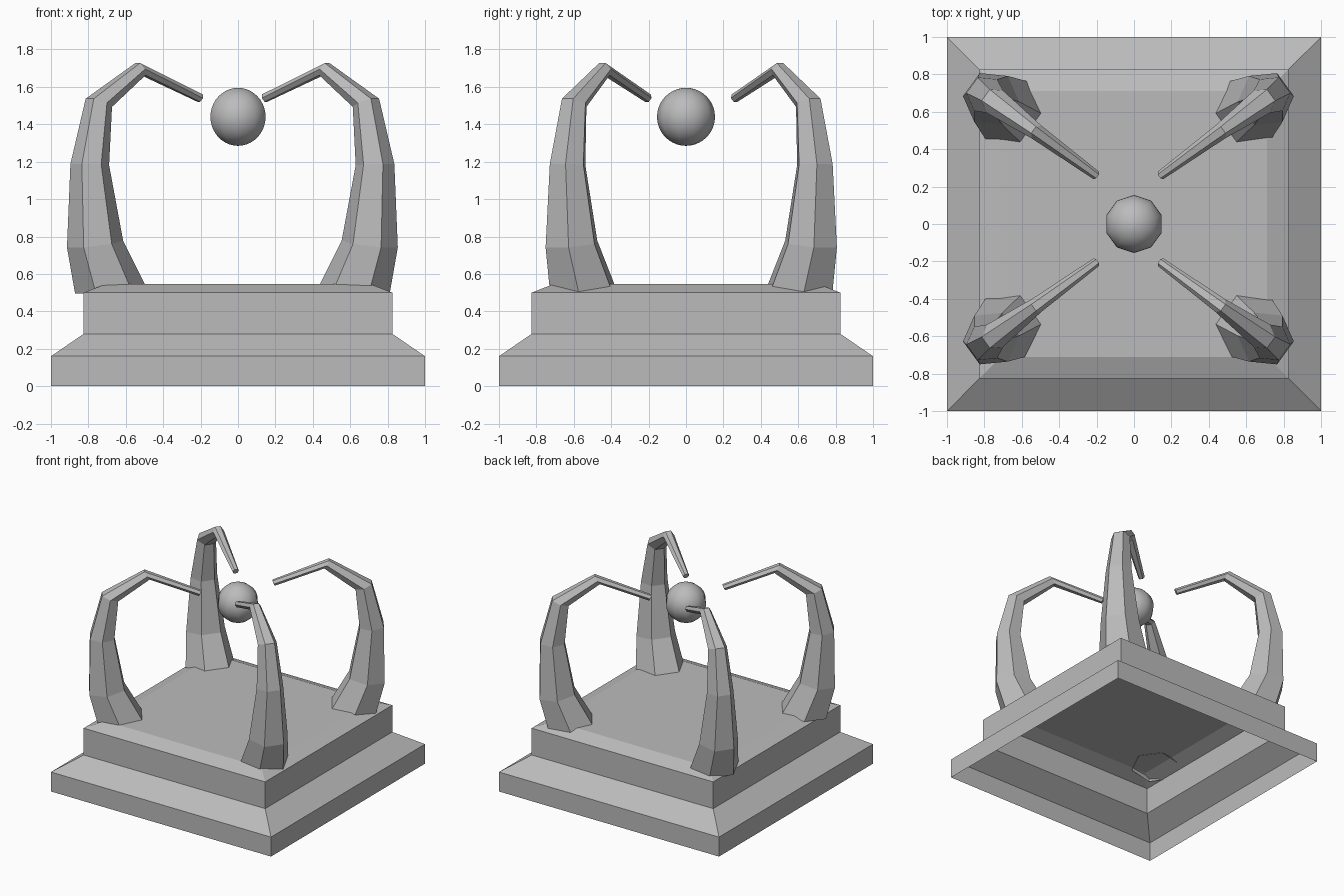
import bpy, bmesh, math
from mathutils import Vector

if "Cube" in bpy.data.objects:
    bpy.data.objects.remove(bpy.data.objects["Cube"], do_unlink=True)

# One plain stone colour
stone = bpy.data.materials.new("grey stone")
stone.use_nodes = True
GREY = (0.5, 0.5, 0.5, 1)
stone.diffuse_color = GREY
stone.node_tree.nodes["Principled BSDF"].inputs["Base Color"].default_value = GREY


def finish(name, bm, flip=False):
    bm.normal_update()
    if flip:
        bmesh.ops.reverse_faces(bm, faces=bm.faces[:])
    mesh = bpy.data.meshes.new(name)
    bm.to_mesh(mesh)
    bm.free()
    mesh.materials.append(stone)
    obj = bpy.data.objects.new(name, mesh)
    bpy.context.collection.objects.link(obj)
    return obj


def loft(bm, rings):
    """Skin a stack of vertex rings and cap the last one."""
    loops = [[bm.verts.new(p) for p in ring] for ring in rings]
    for low, high in zip(loops, loops[1:]):
        n = len(low)
        for i in range(n):
            j = (i + 1) % n
            bm.faces.new((low[i], low[j], high[j], high[i]))
    bm.faces.new(loops[-1])


# Stepped square plinth, open underneath: (half width, height)
steps = [(1, 0), (1, 0.16), (0.825, 0.28), (0.825, 0.5), (0.71, 0.545)]
bm = bmesh.new()
loft(bm, [[(-w, -w, z), (w, -w, z), (w, w, z), (-w, w, z)] for w, z in steps])
finish("plinth", bm)

# Claw rings: distance out from the tip, height, radius, tilt in degrees
claw = [(0.595, 0.518, 0.19, -8), (0.695, 0.76, 0.152, -8), (0.73, 1.185, 0.104, 2),
        (0.67, 1.515, 0.074, 20), (0.395, 1.695, 0.043, 60), (0.0, 1.54, 0.025, 115)]
heading = math.radians(36)


def make_claw(name, sx, sy):
    out = Vector((math.cos(heading), math.sin(heading), 0))
    side = Vector((-out.y, out.x, 0))
    rings = []
    for dist, height, radius, tilt in claw:
        t = math.radians(tilt)
        axis = out * math.cos(t) + Vector((0, 0, math.sin(t)))
        centre = Vector((0.172, 0.232, height)) + out * dist
        ring = []
        for k in range(6):
            a = math.radians(30 + 60 * k)
            p = centre + (axis * math.cos(a) + side * math.sin(a)) * radius
            ring.append((sx * p.x - 0.03, sy * p.y + 0.028, p.z))
        rings.append(ring)
    bm = bmesh.new()
    loft(bm, rings)
    finish(name, bm, flip=sx * sy < 0)


for sx, x_name in ((1, "left"), (-1, "right")):
    for sy, y_name in ((1, "back"), (-1, "front")):
        make_claw(f"{y_name}_{x_name}_claw", sx, sy)

# Floating orb
bm = bmesh.new()
bmesh.ops.create_uvsphere(bm, u_segments=10, v_segments=20, radius=0.155)
for face in bm.faces:
    face.smooth = True
orb = finish("orb", bm)
orb.location.z = 1.44
